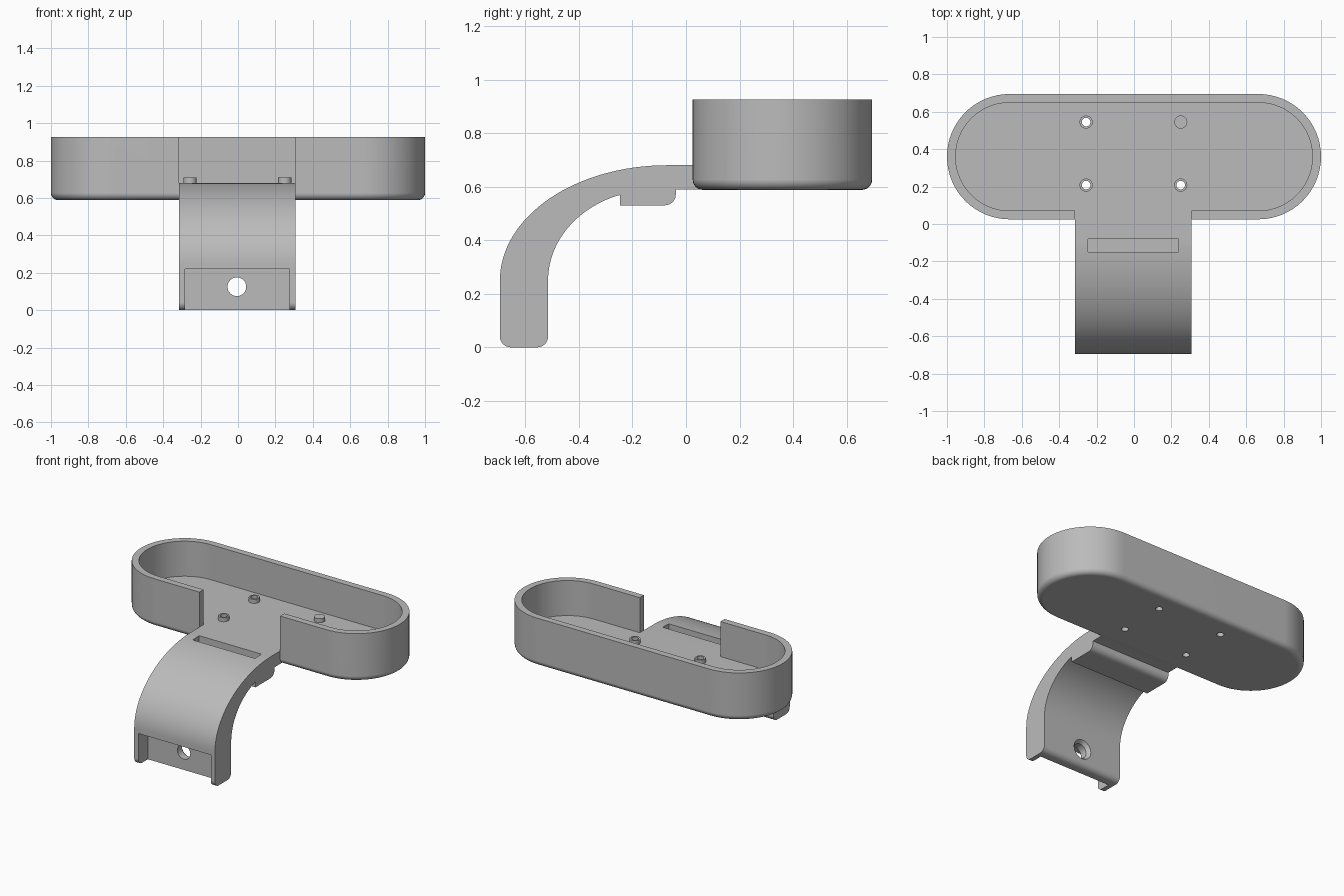
import bpy, bmesh, math
from mathutils import Matrix, Vector

cube = bpy.data.objects.get("Cube")
if cube:
    bpy.data.objects.remove(cube, do_unlink=True)

grey = bpy.data.materials.new("plain grey")
grey.use_nodes = True
GREY = (0.5, 0.5, 0.5, 1)
grey.diffuse_color = GREY
grey.node_tree.nodes["Principled BSDF"].inputs["Base Color"].default_value = GREY

MID = -0.004            # centre line of the arm
HALF = 0.312            # half width of the arm
TRAY_Y = 0.36
TRAY_R = 0.335
FLOOR, BASE, RIM = 0.68, 0.588, 0.925


def to_object(name, bm):
    bmesh.ops.recalc_face_normals(bm, faces=bm.faces)
    mesh = bpy.data.meshes.new(name)
    bm.to_mesh(mesh)
    bm.free()
    mesh.materials.append(grey)
    ob = bpy.data.objects.new(name, mesh)
    bpy.context.collection.objects.link(ob)
    return ob


def loft(name, rings):
    """Closed solid through matching rings of points."""
    bm = bmesh.new()
    loops = [[bm.verts.new(p) for p in ring] for ring in rings]
    n = len(loops[0])
    for a, b in zip(loops, loops[1:]):
        for i in range(n):
            j = (i + 1) % n
            bm.faces.new((a[i], a[j], b[j], b[i]))
    bm.faces.new(loops[0])
    bm.faces.new(loops[-1])
    return to_object(name, bm)


def stadium(r, z, steps=32):
    straight = 1 - TRAY_R
    pts = []
    for side, start in ((1, -math.pi / 2), (-1, math.pi / 2)):
        for i in range(steps + 1):
            a = start + math.pi * i / steps
            pts.append((side * straight + r * math.cos(a), TRAY_Y + r * math.sin(a), z))
    return pts


def arc(cy, cz, ry, rz, start, end, steps):
    out = []
    for i in range(steps + 1):
        a = math.radians(start + (end - start) * i / steps)
        out.append((cy + ry * math.cos(a), cz + rz * math.sin(a)))
    return out


def box(name, x0, x1, y0, y1, z0, z1):
    ring = ((x0, y0), (x1, y0), (x1, y1), (x0, y1))
    return loft(name, [[(x, y, z) for x, y in ring] for z in (z0, z1)])


def cone(name, start, end, r1, r2):
    start, end = Vector(start), Vector(end)
    axis = end - start
    bm = bmesh.new()
    turn = axis.to_track_quat('Z', 'Y').to_matrix().to_4x4()
    bmesh.ops.create_cone(bm, cap_ends=True, segments=32, radius1=r1, radius2=r2,
                          depth=axis.length,
                          matrix=Matrix.Translation((start + end) / 2) @ turn)
    return to_object(name, bm)


def combine(target, tool, operation):
    mod = target.modifiers.new("combine", 'BOOLEAN')
    mod.operation = operation
    mod.solver = 'EXACT'
    mod.object = tool
    bpy.ops.object.select_all(action='DESELECT')
    bpy.context.view_layer.objects.active = target
    target.select_set(True)
    bpy.ops.object.modifier_apply(modifier=mod.name)
    bpy.data.objects.remove(tool, do_unlink=True)


# Tray body with a rounded lower edge
FILLET = 0.038
rings = [stadium(TRAY_R - FILLET + dr, BASE + FILLET + dz)
         for dr, dz in arc(0, 0, FILLET, FILLET, -90, 0, 6)]
bracket = loft("tray_bracket", rings + [stadium(TRAY_R, RIM)])

# Curved arm: side profile with the rounded foot and the rib underneath
profile = [(0.06, FLOOR)]
profile += arc(-0.07, 0.25, 0.625, 0.43, 90, 180, 32)
profile += arc(-0.655, 0.04, 0.04, 0.04, 180, 270, 6)
profile += arc(-0.555, 0.04, 0.04, 0.04, 270, 360, 6)
profile += arc(-0.12, 0.25, 0.395, 0.337, 180, 110, 26)
profile += [(-0.247, 0.568), (-0.247, 0.53)]
profile += arc(-0.08, 0.57, 0.042, 0.04, 270, 360, 6)
profile += [(-0.038, 0.59), (0.06, 0.59)]
arm = loft("arm", [[(MID + s * HALF, y, z) for y, z in profile] for s in (-1, 1)])
combine(bracket, arm, 'UNION')

# Hollow tray and the opening in its front wall
combine(bracket, loft("hollow", [stadium(TRAY_R - 0.046, z) for z in (FLOOR, 1.1)]), 'DIFFERENCE')
combine(bracket, box("opening", MID - HALF, MID + HALF, 0.0, 0.15, FLOOR, 1.1), 'DIFFERENCE')

# Slot above the rib, and the pocket in the foot
combine(bracket, box("slot", -0.245, 0.237, -0.15, -0.08, 0.58, 0.8), 'DIFFERENCE')
combine(bracket, box("pocket", -0.284, 0.276, -0.8, -0.59, -0.1, 0.22), 'DIFFERENCE')

# Screw hole through the foot, countersunk at the back
combine(bracket, cone("screw_hole", (-0.006, -0.8, 0.125), (-0.006, -0.4, 0.125), 0.05, 0.05), 'DIFFERENCE')
combine(bracket, cone("countersink", (-0.006, -0.545, 0.125), (-0.006, -0.505, 0.125), 0.045, 0.077), 'DIFFERENCE')

# Four hollow mounting bosses on the tray floor
for x in (-0.256, 0.25):
    for y in (0.208, 0.545):
        combine(bracket, cone("boss", (x, y, 0.64), (x, y, 0.708), 0.035, 0.035), 'UNION')
        combine(bracket, cone("bore", (x, y, 0.4), (x, y, 0.9), 0.023, 0.023), 'DIFFERENCE')

# Smooth curves, crisp edges
bpy.ops.object.select_all(action='DESELECT')
bpy.context.view_layer.objects.active = bracket
bracket.select_set(True)
bpy.ops.object.shade_smooth_by_angle(angle=math.radians(25))
weighted = bracket.modifiers.new("even shading", 'WEIGHTED_NORMAL')
weighted.keep_sharp = True
